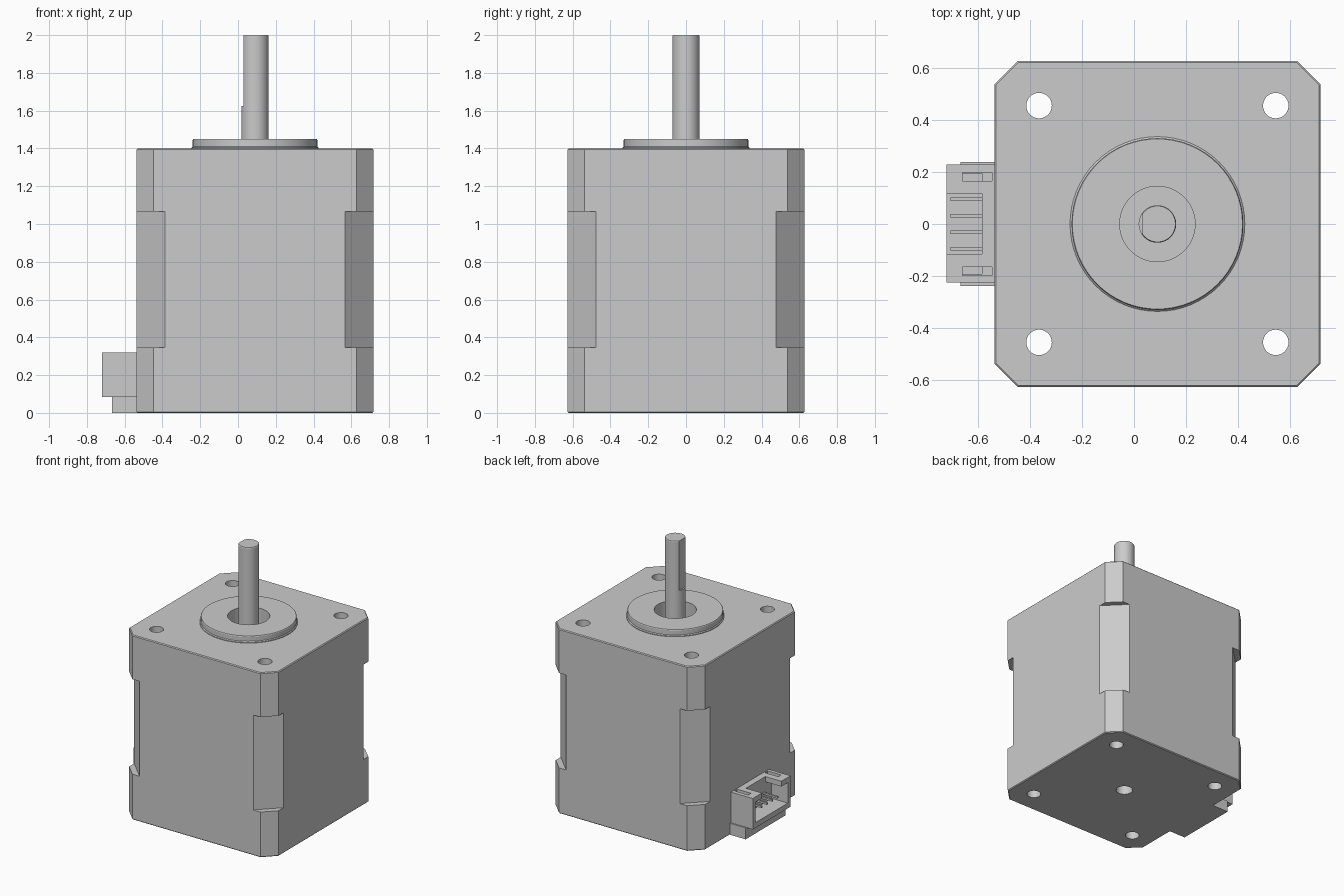
import bpy, bmesh, math
from mathutils import Matrix

if "Cube" in bpy.data.objects:
    bpy.data.objects.remove(bpy.data.objects["Cube"])

CX = 0.09      # motor axis
HALF = 0.627   # half width of the square body

grey = bpy.data.materials.new("light grey")
grey.diffuse_color = (0.6, 0.6, 0.6, 1)
grey.use_nodes = True
grey.node_tree.nodes["Principled BSDF"].inputs["Base Color"].default_value = grey.diffuse_color


def finish(name, bm):
    bmesh.ops.recalc_face_normals(bm, faces=bm.faces)
    me = bpy.data.meshes.new(name)
    bm.to_mesh(me)
    bm.free()
    ob = bpy.data.objects.new(name, me)
    bpy.context.collection.objects.link(ob)
    me.materials.append(grey)
    return ob


def loft(name, loops):
    """Skin matching closed loops and cap both ends."""
    bm = bmesh.new()
    rings = [[bm.verts.new(p) for p in loop] for loop in loops]
    n = len(rings[0])
    for a, b in zip(rings, rings[1:]):
        for i in range(n):
            j = (i + 1) % n
            bm.faces.new((a[i], a[j], b[j], b[i]))
    bm.faces.new(rings[0][::-1])
    bm.faces.new(rings[-1])
    return finish(name, bm)


def octagon(z, c, inset=0.0):
    h = HALF - inset
    k = HALF - c - inset * 0.41
    pts = [(h, -k), (h, k), (k, h), (-k, h), (-h, k), (-h, -k), (-k, -h), (k, -h)]
    return [(CX + x, y, z) for x, y in pts]


def circle(z, r, x=CX, y=0.0, n=64):
    return [(x + r * math.cos(2 * math.pi * i / n),
             y + r * math.sin(2 * math.pi * i / n), z) for i in range(n)]


def box(name, x0, x1, y0, y1, z0, z1):
    bm = bmesh.new()
    m = Matrix.Translation(((x0 + x1) / 2, (y0 + y1) / 2, (z0 + z1) / 2))
    bmesh.ops.create_cube(bm, size=1, matrix=m @ Matrix.Diagonal((x1 - x0, y1 - y0, z1 - z0, 1)))
    return finish(name, bm)


def cut(ob, cutters):
    for c in cutters:
        bpy.context.view_layer.objects.active = ob
        mod = ob.modifiers.new("cut", 'BOOLEAN')
        mod.operation = 'DIFFERENCE'
        mod.solver = 'EXACT'
        mod.object = c
        bpy.ops.object.modifier_apply(modifier=mod.name)
        bpy.data.objects.remove(c)


def smooth(ob):
    bpy.ops.object.select_all(action='DESELECT')
    ob.select_set(True)
    bpy.context.view_layer.objects.active = ob
    bpy.ops.object.shade_smooth_by_angle(angle=math.radians(30))


def screw_holes():
    return [loft("hole_cutter", [circle(-0.1, 0.049, CX + sx * 0.455, sy * 0.455, 32),
                                 circle(1.6, 0.049, CX + sx * 0.455, sy * 0.455, 32)])
            for sx in (-1, 1) for sy in (-1, 1)]


# Body: rear cover, deeper-chamfered middle, front cover
rear = loft("rear_cover", [octagon(0, 0.09, 0.006), octagon(0.006, 0.09), octagon(0.345, 0.09)])
cut(rear, screw_holes() + [loft("bore_cutter", [circle(-0.1, 0.058), circle(0.1, 0.058)])])
middle = loft("stator_body", [octagon(0.345, 0.15), octagon(1.065, 0.15)])
cut(middle, screw_holes())
front = loft("front_cover", [octagon(1.065, 0.09), octagon(1.394, 0.09), octagon(1.4, 0.09, 0.006)])
cut(front, screw_holes() + [loft("recess_cutter", [circle(1.33, 0.145), circle(1.6, 0.145)])])

# Raised centring ring around the shaft
ring = loft("pilot_ring", [circle(1.395, 0.336), circle(1.405, 0.336), circle(1.411, 0.33),
                           circle(1.445, 0.33), circle(1.45, 0.327)])
cut(ring, [loft("recess_cutter", [circle(1.3, 0.145), circle(1.6, 0.145)])])

# Shaft with a flat on the upper part
shaft = loft("shaft", [circle(1.3, 0.072), circle(1.995, 0.072), circle(2.0, 0.069)])
cut(shaft, [box("flat_cutter", -0.2, 0.03, -0.2, 0.2, 1.625, 2.2)])

for part in (rear, middle, front, ring, shaft):
    smooth(part)

# Connector: foot, open housing with top notch and key slots, four pins
box("connector_foot", -0.667, -0.53, -0.238, 0.238, 0, 0.087)
housing = box("connector_housing", -0.72, -0.53, -0.225, 0.228, 0.085, 0.32)
cut(housing, [box("cavity_cutter", -0.8, -0.585, -0.192, 0.195, 0.125, 0.28),
              box("notch_cutter", -0.8, -0.585, -0.115, 0.118, 0.2, 0.4)]
    + [box("slot_cutter", -0.66, -0.545, min(s * 0.165, s * 0.198), max(s * 0.165, s * 0.198), 0.26, 0.4)
       for s in (-1, 1)])
for i in range(4):
    y = (i - 1.5) * 0.063
    box(f"pin_{i + 1}", -0.705, -0.57, y - 0.007, y + 0.007, 0.195, 0.209)
